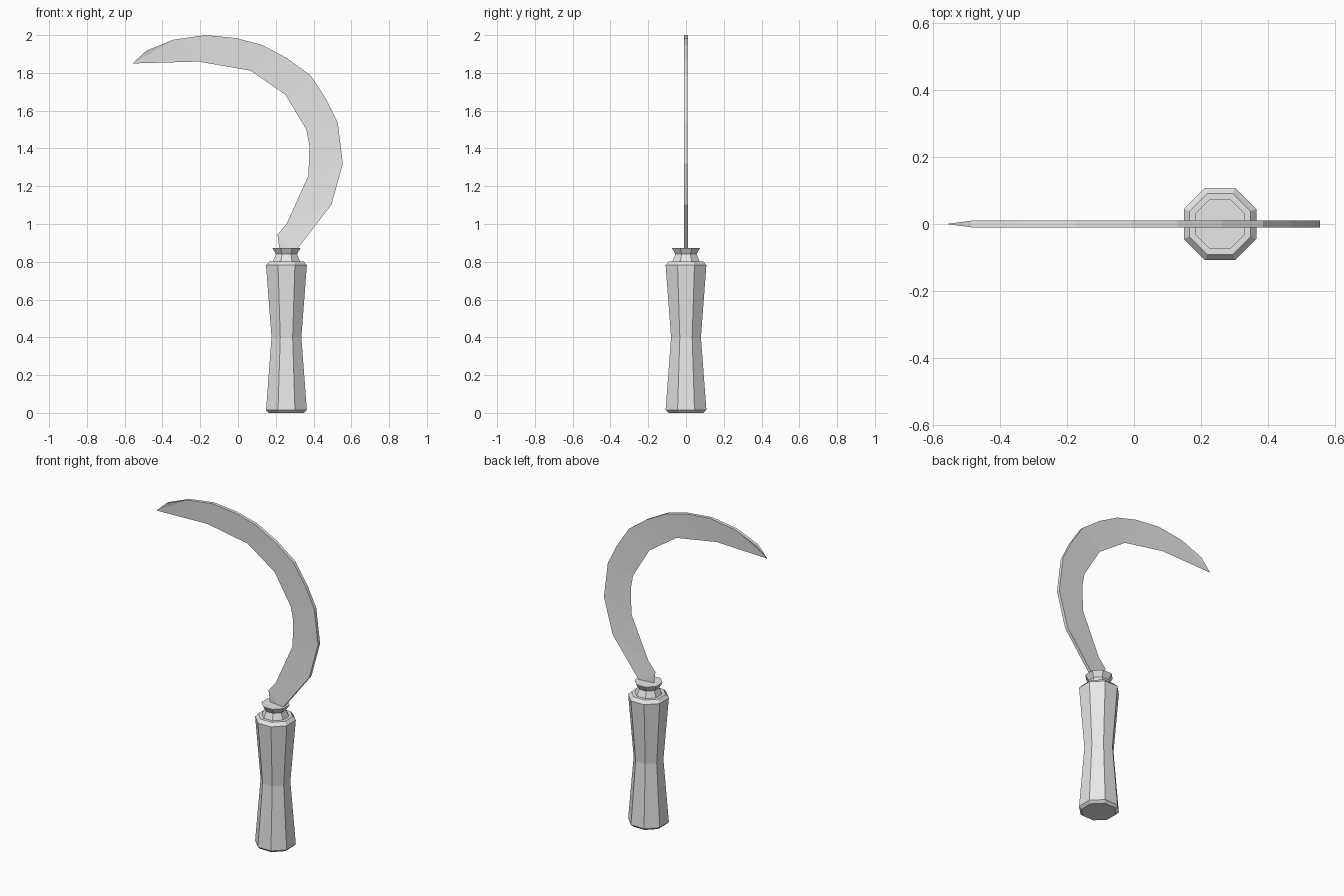
import bpy, bmesh, math

if "Cube" in bpy.data.objects:
    bpy.data.objects.remove(bpy.data.objects["Cube"])

grey = bpy.data.materials.new("light grey")
grey.diffuse_color = (0.8, 0.8, 0.8, 1)
grey.use_nodes = True
grey.node_tree.nodes["Principled BSDF"].inputs["Base Color"].default_value = grey.diffuse_color

HANDLE_X = 0.2565


def make_object(name, bm):
    bmesh.ops.recalc_face_normals(bm, faces=bm.faces)
    mesh = bpy.data.meshes.new(name)
    bm.to_mesh(mesh)
    bm.free()
    mesh.materials.append(grey)
    obj = bpy.data.objects.new(name, mesh)
    bpy.context.collection.objects.link(obj)
    return obj


def octagonal_turning(name, profile):
    """Stack octagon rings given as (half width across flats, height)."""
    bm = bmesh.new()
    rings = []
    for half, z in profile:
        r = half / math.cos(math.pi / 8)
        angles = [math.pi / 8 + k * math.pi / 4 for k in range(8)]
        rings.append([bm.verts.new((HANDLE_X + r * math.cos(a), r * math.sin(a), z))
                      for a in angles])
    for low, high in zip(rings, rings[1:]):
        for k in range(8):
            j = (k + 1) % 8
            bm.faces.new((low[k], low[j], high[j], high[k]))
    bm.faces.new(rings[0][::-1])
    bm.faces.new(rings[-1])
    return make_object(name, bm)


def zip_strip(bm, a, b):
    """Fill between two vertex rows with triangles, taking the shorter diagonal."""
    i = j = 0
    while i < len(a) - 1 or j < len(b) - 1:
        step_a = j == len(b) - 1 or (i < len(a) - 1 and
                 (a[i + 1].co - b[j].co).length < (a[i].co - b[j + 1].co).length)
        if step_a:
            bm.faces.new((a[i], a[i + 1], b[j]))
            i += 1
        else:
            bm.faces.new((a[i], b[j + 1], b[j]))
            j += 1


# Waisted grip with chamfered ends
octagonal_turning("handle", [(0.093, 0), (0.108, 0.015), (0.079, 0.40),
                             (0.108, 0.782), (0.091, 0.802)])

# Flared collar that holds the blade
octagonal_turning("collar", [(0.073, 0.80), (0.056, 0.84), (0.074, 0.872), (0.074, 0.874)])

# Curved blade: thick spine outside, sharp edge inside, both listed from base to tip
spine = [(0.30, 0.85), (0.495, 1.103), (0.555, 1.32), (0.528, 1.537), (0.468, 1.659),
         (0.384, 1.786), (0.262, 1.876), (0.13, 1.947), (-0.008, 1.984),
         (-0.172, 2.0), (-0.341, 1.976), (-0.484, 1.918)]
edge = [(0.222, 0.85), (0.209, 0.944), (0.257, 1.0), (0.373, 1.257), (0.378, 1.415),
        (0.362, 1.50), (0.251, 1.685), (0.066, 1.812), (-0.209, 1.86), (-0.558, 1.85)]

bm = bmesh.new()
front = [bm.verts.new((x, -0.01, z)) for x, z in spine]
back = [bm.verts.new((x, 0.01, z)) for x, z in spine]
sharp = [bm.verts.new((x, 0, z)) for x, z in edge]
zip_strip(bm, front, sharp)
zip_strip(bm, back, sharp)
zip_strip(bm, front, back)
bm.faces.new((front[-1], sharp[-1], back[-1]))
bm.faces.new((front[0], back[0], sharp[0]))
make_object("blade", bm)
